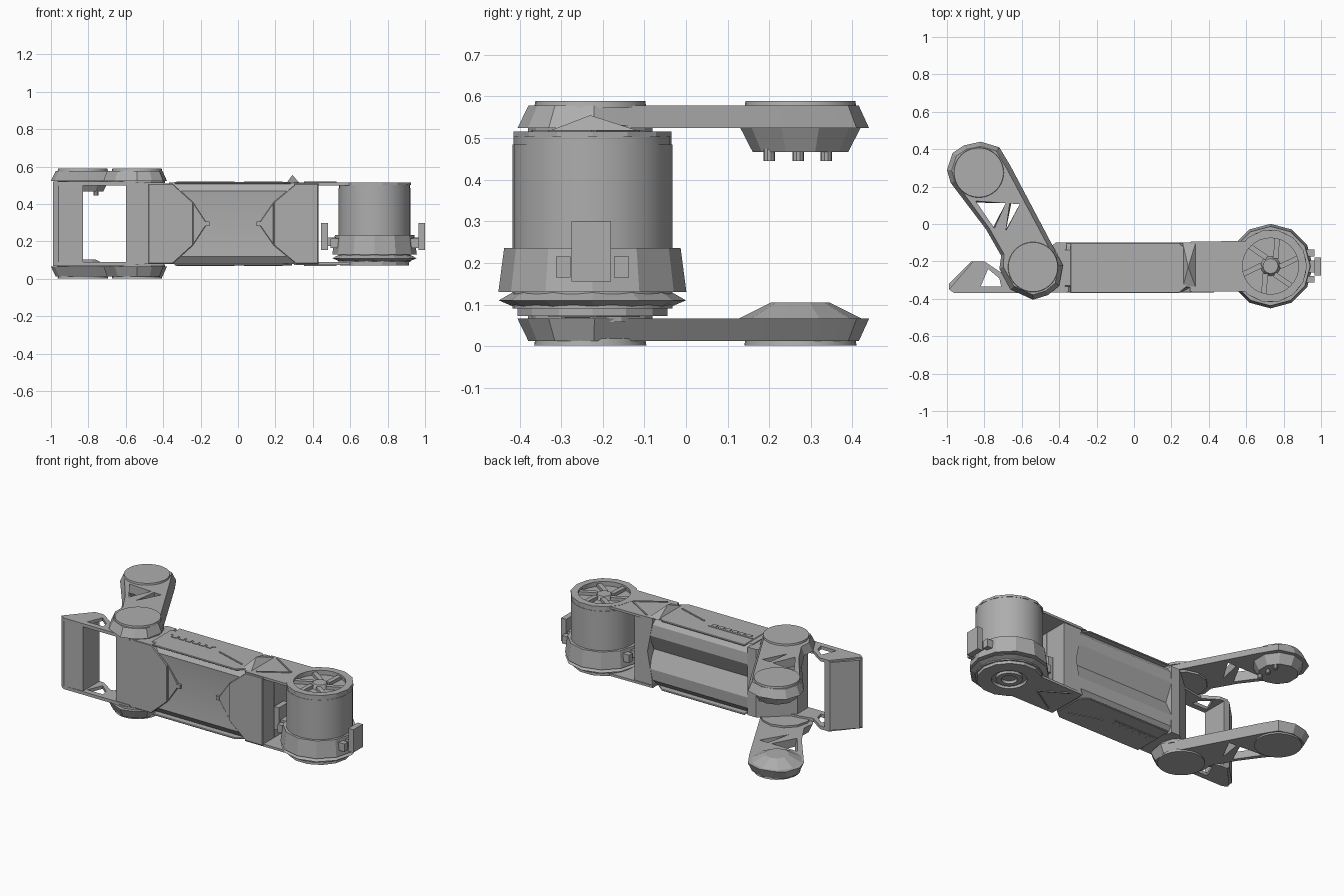
import bpy, bmesh
from math import pi, cos, sin, radians
from mathutils import Matrix, Vector
from mathutils.geometry import intersect_point_line

if "Cube" in bpy.data.objects:
    bpy.data.objects.remove(bpy.data.objects["Cube"])

GREY = (0.42, 0.42, 0.42, 1)
grey = bpy.data.materials.new("plain_grey")
grey.diffuse_color = GREY
grey.use_nodes = True
grey.node_tree.nodes["Principled BSDF"].inputs["Base Color"].default_value = GREY

AXES = {"z": (0, 0, 0), "y": (pi / 2, 0, 0), "x": (pi / 2, 0, pi / 2)}
MID = 0.295  # height of the body's symmetry plane


def select(ob):
    bpy.ops.object.select_all(action="DESELECT")
    ob.select_set(True)
    bpy.context.view_layer.objects.active = ob


def prism(name, loops, lo, hi, axis="z", bevel=0.0):
    """Extrude outlines (later loops are holes) along an axis, with chamfered rims."""
    cu = bpy.data.curves.new(name, "CURVE")
    cu.dimensions, cu.fill_mode = "2D", "BOTH"
    cu.extrude = (hi - lo) / 2 - bevel
    cu.bevel_depth, cu.bevel_resolution, cu.offset = bevel, 0, -bevel
    for loop in loops:
        sp = cu.splines.new("POLY")
        sp.points.add(len(loop) - 1)
        for p, (a, b) in zip(sp.points, loop):
            p.co = (a, b, 0, 1)
        sp.use_cyclic_u = True
    ob = bpy.data.objects.new(name, cu)
    bpy.context.collection.objects.link(ob)
    ob.rotation_euler = AXES[axis]
    setattr(ob.location, axis, (lo + hi) / 2)
    select(ob)
    bpy.ops.object.convert(target="MESH")
    ob = bpy.context.object
    ob.data.materials.clear()
    ob.data.materials.append(grey)
    bpy.ops.object.shade_smooth_by_angle(angle=radians(20))
    return ob


def finish(name, bm, smooth=False):
    me = bpy.data.meshes.new(name)
    bm.to_mesh(me)
    bm.free()
    me.materials.append(grey)
    ob = bpy.data.objects.new(name, me)
    bpy.context.collection.objects.link(ob)
    if smooth:
        select(ob)
        bpy.ops.object.shade_smooth_by_angle(angle=radians(30))


def box(name, x0, x1, y0, y1, z0, z1, turn=0.0):
    bm = bmesh.new()
    m = (Matrix.Translation(((x0 + x1) / 2, (y0 + y1) / 2, (z0 + z1) / 2))
         @ Matrix.Rotation(turn, 4, "Z") @ Matrix.Diagonal((x1 - x0, y1 - y0, z1 - z0, 1)))
    bmesh.ops.create_cube(bm, size=1, matrix=m)
    finish(name, bm)


def frustum(name, c, r0, r1, z0, z1, sides=32, smooth=True):
    bm = bmesh.new()
    bmesh.ops.create_cone(bm, cap_ends=True, segments=sides, radius1=r0, radius2=r1,
                          depth=z1 - z0, matrix=Matrix.Translation((*c, (z0 + z1) / 2)))
    finish(name, bm, smooth)


def circle(c, r, n=32):
    return [(c[0] + r * cos(2 * pi * i / n), c[1] + r * sin(2 * pi * i / n)) for i in range(n)]


# --- Main body: creased core between two trapezoid end blocks
core = [(-0.33, 0.08), (-0.36, 0.12), (-0.345, MID), (-0.36, 0.47), (-0.33, 0.515),
        (-0.14, 0.515), (-0.105, 0.47), (-0.1, 0.4), (-0.15, MID), (-0.1, 0.19),
        (-0.105, 0.12), (-0.14, 0.08)]
prism("body_core", [core], -0.37, 0.33, "x")
left_end = [(-0.48, 0.08), (-0.35, 0.08), (-0.24, 0.18), (-0.24, 0.41), (-0.35, 0.51), (-0.48, 0.51)]
prism("pivot_side_block", [left_end], -0.367, -0.25, "y", 0.004)
right_end = [(0.43, 0.08), (0.43, 0.51), (0.31, 0.51), (0.19, 0.41), (0.19, 0.18), (0.31, 0.08)]
prism("pod_side_block", [right_end], -0.367, -0.25, "y", 0.004)
prism("pod_side_back", [[(0.43, 0.08), (0.43, 0.51), (0.3, 0.51), (0.34, MID), (0.3, 0.08)]],
      -0.25, -0.1, "y")
shell = [(-0.6, -0.365), (-0.36, -0.365), (-0.36, -0.1), (-0.42, -0.1), (-0.6, -0.26)]
prism("pivot_housing", [shell], 0.08, 0.51)
# Wedges running from each end block to the crease
for x, tip in ((-0.24, -0.165), (0.19, 0.11)):
    prism("crease_wedge", [[(x, 0.18), (tip, MID), (x, 0.41)]], -0.358, -0.3, "y", 0.003)
    box("crease_pin", tip - 0.012, tip + 0.012, -0.362, -0.33, MID - 0.012, MID + 0.012)

# Ridge across the top, where the core meets the link
bm = bmesh.new()
ridge = [bm.verts.new(p) for p in ((0.26, -0.34, 0.513), (0.33, -0.34, 0.513),
                                   (0.33, -0.1, 0.513), (0.26, -0.1, 0.513),
                                   (0.29, -0.23, 0.555))]
for i in range(4):
    bm.faces.new((ridge[i], ridge[(i + 1) % 4], ridge[4]))
finish("top_ridge", bm)

# --- Parts repeated on the upper and lower faces
POD = (0.73, -0.225)
NEAR, FAR = (-0.54, -0.23), (-0.83, 0.275)
roof = [(-0.34, -0.37), (0.24, -0.37), (0.29, -0.33), (0.29, -0.14), (0.24, -0.1), (-0.34, -0.1)]
link = [(0.3, -0.36), (0.6, -0.36), (0.56, -0.225), (0.6, -0.09), (0.3, -0.095)]
bracket = [(-0.99, -0.35), (-0.96, -0.37), (-0.5, -0.37), (-0.5, -0.22), (-0.71, -0.26),
           (-0.8, -0.2), (-0.86, -0.2)]
bracket_hole = [(-0.82, -0.335), (-0.71, -0.335), (-0.72, -0.29), (-0.78, -0.24)]
arm = [(-1.0, 0.29), (-0.97, 0.38), (-0.91, 0.42), (-0.82, 0.44), (-0.72, 0.41),
       (-0.66, 0.31), (-0.38, -0.22), (-0.4, -0.33), (-0.46, -0.38), (-0.54, -0.405),
       (-0.66, -0.35), (-0.72, -0.24), (-0.71, -0.17), (-0.79, -0.03), (-0.98, 0.22)]
holes = [[(-0.86, 0.115), (-0.68, 0.115), (-0.758, -0.03)],
         [(-0.655, 0.115), (-0.595, 0.115), (-0.69, -0.04)]]

for word, up in (("upper", True), ("lower", False)):
    face = 0.512 if up else 0.078

    def span(a, b):
        """Heights measured outward from this face of the body."""
        return (face + a, face + b) if up else (face - b, face - a)

    prism(word + "_body_plate", [roof], *span(-0.004, 0.006), bevel=0.003)
    prism(word + "_pod_link", [link], *span(-0.012, 0.003))
    prism(word + "_pillar_bracket", [bracket, bracket_hole], *span(-0.012, 0.008))

    # Arm with windows, its outer face narrowed toward the centre line
    limb = prism(word + "_arm", [arm] + holes, *span(0.012, 0.066))
    for v in limb.data.vertices:
        if (v.co.z > 0) == up:
            p = Vector((v.co.x, v.co.y, 0))
            foot, t = intersect_point_line(p, Vector((*NEAR, 0)), Vector((*FAR, 0)))
            foot = foot if 0 < t < 1 else Vector((*(NEAR if t <= 0 else FAR), 0))
            v.co.xy = foot.lerp(p, 0.85).xy
    # Lower half of the rim, tucked under the wide edge
    prism(word + "_pivot_seat", [circle(NEAR, 0.15, 12)], *span(0.0, 0.02))
    for c in (NEAR, FAR):
        frustum(word + "_pivot_cap", c, 0.135, 0.132, *span(0.06, 0.077))

    # Panel vents and diagonal seams
    for i in range(6):
        x = -0.31 + i * 0.048
        box(word + "_vent", x, x + 0.035, -0.225, -0.2, *span(0.005, 0.01))
    box(word + "_vent_rail", -0.33, -0.02, -0.2, -0.19, *span(0.005, 0.009))
    box(word + "_seam", 0.03, 0.24, -0.27, -0.26, *span(0.005, 0.01), turn=-0.3)
    for y, t in ((-0.17, 0.55), (-0.28, -0.55)):
        box(word + "_link_rib", 0.34, 0.54, y, y + 0.008, *span(0.002, 0.008), turn=-t)

# Wrist lumps at the far end of each arm, with three pegs under the upper one
frustum("upper_wrist", FAR, 0.115, 0.15, 0.467, 0.535, 10, False)
for y in (0.2, 0.27, 0.337):
    frustum("wrist_peg", (-0.76, y), 0.014, 0.014, 0.445, 0.475, 10)
frustum("lower_wrist", FAR, 0.15, 0.07, 0.065, 0.105, 10, False)

# --- Handle pillar
pillar = [(-0.99, -0.35), (-0.96, -0.37), (-0.83, -0.365), (-0.83, -0.2), (-0.87, -0.2), (-0.99, -0.32)]
prism("handle_pillar", [pillar], 0.08, 0.51)

# --- Round pod
frustum("pod_drum", POD, 0.192, 0.192, 0.09, 0.485)
prism("pod_top_wall", [circle(POD, 0.19), circle(POD, 0.155)], 0.48, 0.503)
prism("pod_top_rim", [circle(POD, 0.195, 14), circle(POD, 0.15)], 0.502, 0.516)
frustum("fan_hub", POD, 0.055, 0.04, 0.48, 0.51, 16)
for i in range(6):
    a = i * pi / 3 + 0.2
    x, y = POD[0] + 0.1 * cos(a), POD[1] + 0.1 * sin(a)
    box("fan_spoke", x - 0.055, x + 0.055, y - 0.014, y + 0.014, 0.482, 0.505, a + 0.25)
frustum("pod_collar", POD, 0.226, 0.212, 0.13, 0.236, 12, False)
frustum("pod_base_flange", POD, 0.19, 0.225, 0.095, 0.11, 12, False)
frustum("pod_base_top", POD, 0.225, 0.19, 0.11, 0.13, 12, False)
prism("pod_base_ring", [circle(POD, 0.185, 14), circle(POD, 0.1)], 0.072, 0.097)
prism("pod_base_nozzle", [circle(POD, 0.075), circle(POD, 0.045)], 0.072, 0.097)

# Side lugs on both flanks of the pod
for s, reach in ((1, 0.27), (-1, 0.285)):
    def lug(name, a, b, y0, y1, z0, z1):
        xs = sorted((POD[0] + s * a, POD[0] + s * b))
        box(name, *xs, y0, y1, z0, z1)
    lug("lug_plate", reach - 0.035, reach, -0.275, -0.18, 0.155, 0.3)
    lug("lug_neck", 0.18, reach - 0.03, -0.26, -0.195, 0.175, 0.22)
    for y in (-0.295, -0.155):
        lug("lug_cheek", 0.18, 0.235, y - 0.018, y + 0.018, 0.165, 0.215)
